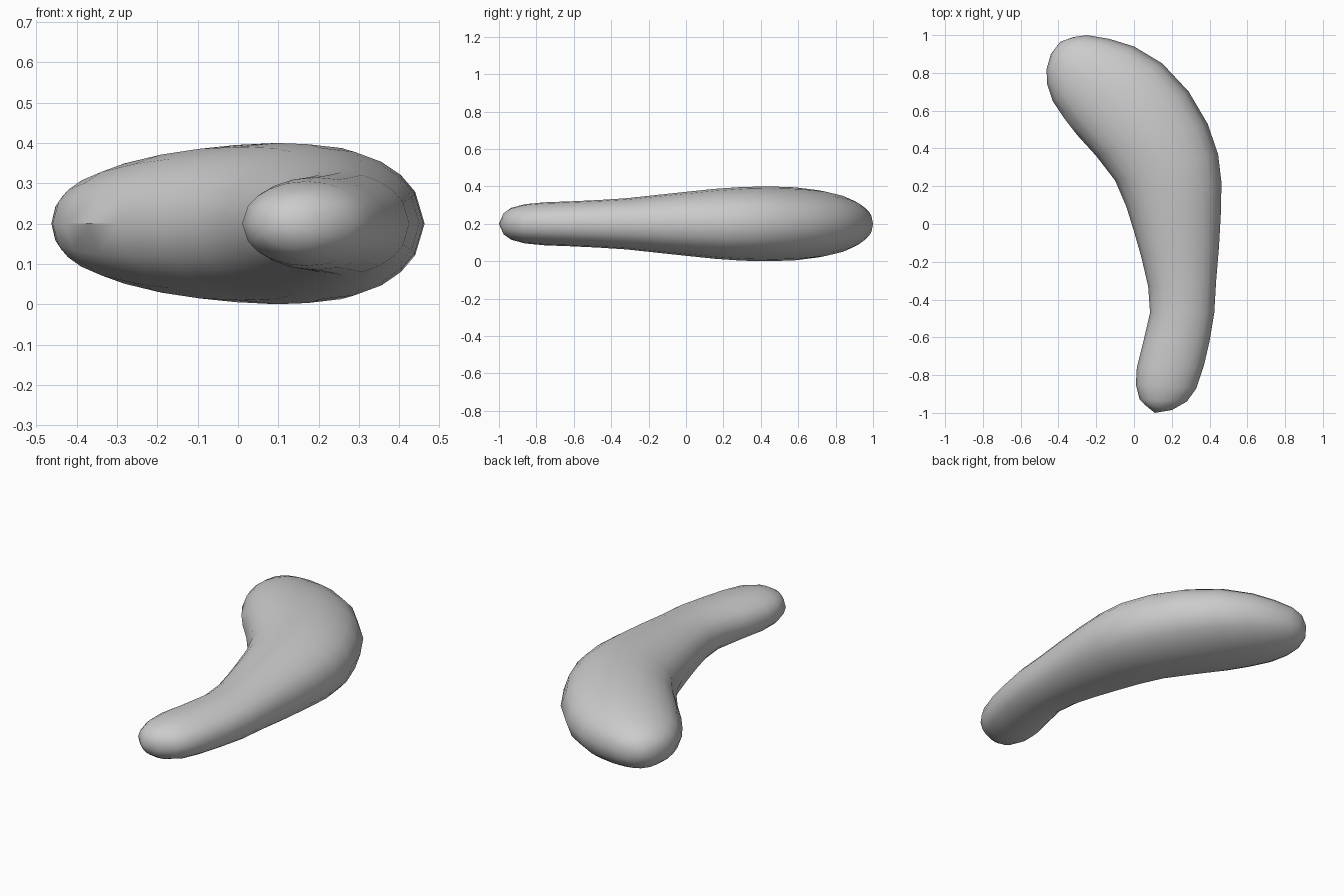
import bpy, bmesh, math
from mathutils import Vector

if "Cube" in bpy.data.objects:
    bpy.data.objects.remove(bpy.data.objects["Cube"])

MID = 0.2  # height of the sharp seam around the body

# Ribs from the narrow end to the wide end: inner x, y, outer x, y, half height
RIBS = [
    (0.055, -0.955, 0.20, -0.985, 0.060),
    (0.03, -0.93, 0.28, -0.94, 0.085),
    (0.01, -0.85, 0.33, -0.87, 0.105),
    (0.015, -0.76, 0.37, -0.75, 0.115),
    (0.05, -0.62, 0.40, -0.62, 0.120),
    (0.085, -0.47, 0.425, -0.47, 0.127),
    (0.075, -0.33, 0.435, -0.30, 0.137),
    (0.04, -0.18, 0.45, -0.12, 0.155),
    (0.00, -0.04, 0.46, 0.06, 0.172),
    (-0.04, 0.09, 0.463, 0.22, 0.187),
    (-0.10, 0.23, 0.445, 0.37, 0.197),
    (-0.20, 0.36, 0.39, 0.53, 0.200),
    (-0.30, 0.47, 0.29, 0.70, 0.195),
    (-0.37, 0.56, 0.15, 0.85, 0.180),
    (-0.43, 0.65, 0.00, 0.94, 0.157),
    (-0.46, 0.74, -0.13, 0.98, 0.130),
    (-0.463, 0.82, -0.25, 1.00, 0.100),
    (-0.44, 0.90, -0.32, 0.99, 0.065),
]
TIPS = [(0.11, -1.0), (-0.39, 0.965)]

# Angles across the upper half of a rib, mirrored below for the lower half
HALF = [0, 25, 40, 55, 72, 90, 108, 125, 140, 155]
ANGLES = [math.radians(a) for a in HALF + [a + 180 for a in HALF]]

bm = bmesh.new()
rings = []
for lx, ly, rx, ry, h in RIBS:
    left, right = Vector((lx, ly, MID)), Vector((rx, ry, MID))
    centre, reach = (left + right) / 2, (right - left) / 2
    rings.append([bm.verts.new(centre + reach * math.cos(a) + Vector((0, 0, h * math.sin(a))))
                  for a in ANGLES])

# Skin between ribs
n = len(ANGLES)
for a, b in zip(rings, rings[1:]):
    for i in range(n):
        j = (i + 1) % n
        bm.faces.new((a[i], a[j], b[j], b[i]))

# Closed ends
for ring, (x, y) in zip((rings[0], rings[-1]), TIPS):
    tip = bm.verts.new((x, y, MID))
    for i in range(n):
        bm.faces.new((ring[i], ring[(i + 1) % n], tip))

bmesh.ops.recalc_face_normals(bm, faces=bm.faces)
mesh = bpy.data.meshes.new("curved_body")
bm.to_mesh(mesh)
bm.free()

body = bpy.data.objects.new("curved_body", mesh)
bpy.context.collection.objects.link(body)
grey = bpy.data.materials.new("light_grey")
grey.diffuse_color = (0.6, 0.6, 0.6, 1)
grey.use_nodes = True
grey.node_tree.nodes["Principled BSDF"].inputs["Base Color"].default_value = grey.diffuse_color
mesh.materials.append(grey)

# Smooth skin with a crisp seam
bpy.context.view_layer.objects.active = body
body.select_set(True)
bpy.ops.object.shade_smooth_by_angle(angle=math.radians(38))
